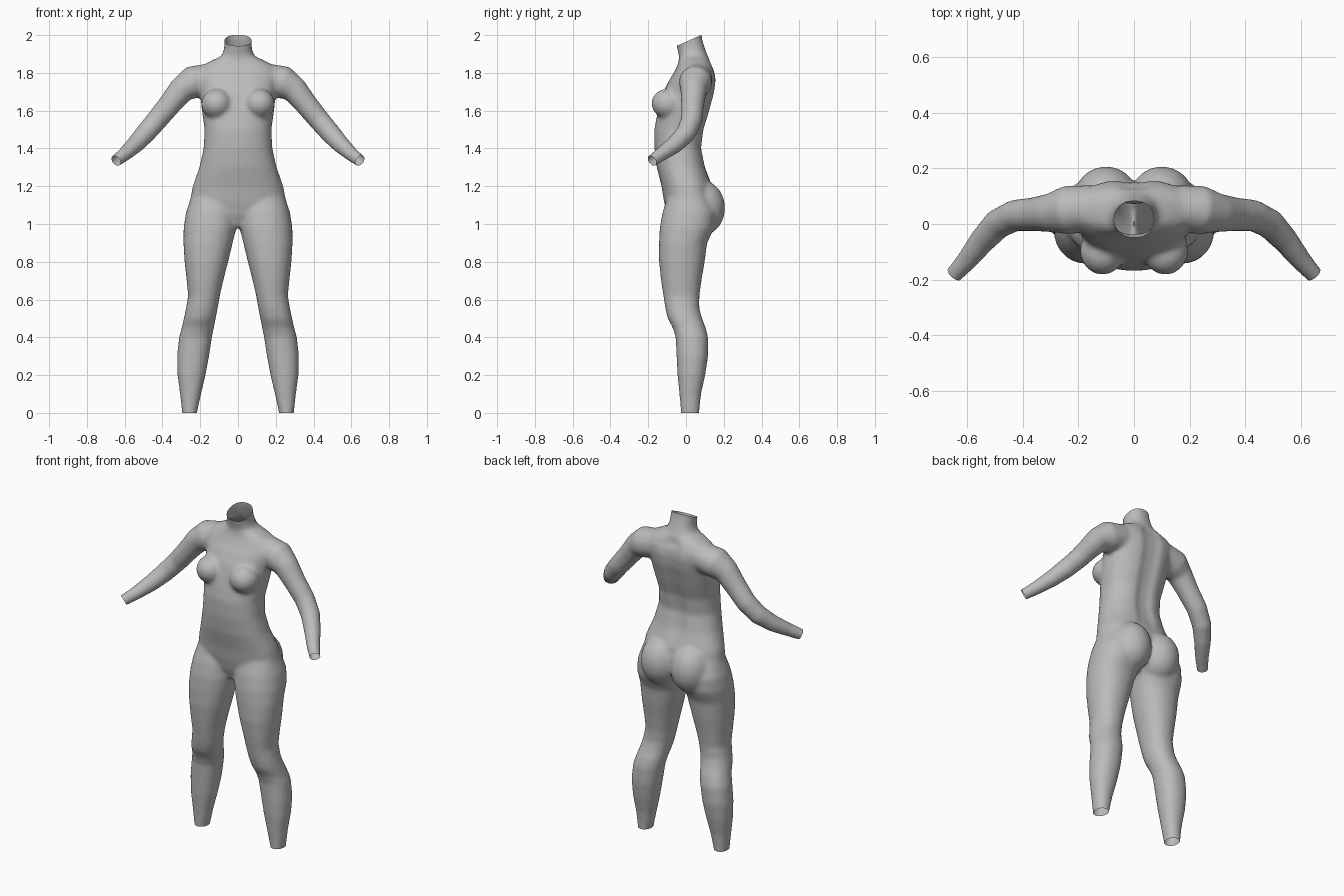
import bpy, bmesh, math
from mathutils import Vector, Matrix

if "Cube" in bpy.data.objects:
    bpy.data.objects.remove(bpy.data.objects["Cube"])

bm = bmesh.new()
N = 32


def loft(rings):
    """Skin a list of vertex-position rings into a closed tube."""
    loops = [[bm.verts.new(p) for p in r] for r in rings]
    for a, b in zip(loops, loops[1:]):
        for i in range(N):
            j = (i + 1) % N
            bm.faces.new((a[i], a[j], b[j], b[i]))
    bm.faces.new(loops[0][::-1])
    bm.faces.new(loops[-1])


def level_ring(z, x0, x1, y0, y1, power=2.2, groove=0.0):
    """Horizontal superellipse between x0..x1 and y0..y1, optional spine groove."""
    pts = []
    for i in range(N):
        t = 2 * math.pi * (i + 0.5) / N
        c, s = math.cos(t), math.sin(t)
        x = (x0 + x1) / 2 + (x1 - x0) / 2 * math.copysign(abs(c) ** (2 / power), c)
        y = (y0 + y1) / 2 + (y1 - y0) / 2 * math.copysign(abs(s) ** (2 / power), s)
        if s > 0:
            y -= groove * math.exp(-(x / 0.035) ** 2)
        pts.append((x, y, z))
    return pts


def tube(path):
    """Round tube along (x, y, z, radius) points."""
    pts = [Vector(p[:3]) for p in path]
    rings = []
    for i, p in enumerate(path):
        d = (pts[min(i + 1, len(pts) - 1)] - pts[max(i - 1, 0)]).normalized()
        u = d.cross(Vector((0, 1, 0))).normalized()
        v = d.cross(u)
        rings.append([pts[i] + p[3] * (u * math.cos(a) + v * math.sin(a))
                      for a in (2 * math.pi * k / N for k in range(N))])
    loft(rings)


def ellipsoid(c, r, tilt=0.0):
    m = Matrix.Translation(c) @ Matrix.Rotation(tilt, 4, 'X') @ Matrix.Diagonal((*r, 1))
    bmesh.ops.create_uvsphere(bm, u_segments=32, v_segments=20, radius=1, matrix=m)


# torso and neck: z, half width, front y, back y
torso = [(.98, .05, -.07, .05), (1.05, .2, -.10, .13), (1.12, .255, -.117, .15),
         (1.2, .24, -.13, .14), (1.3, .205, -.155, .107), (1.4, .182, -.167, .087),
         (1.5, .177, -.168, .10), (1.57, .187, -.155, .122), (1.63, .195, -.14, .138),
         (1.7, .2, -.12, .157), (1.76, .215, -.09, .163), (1.80, .22, -.065, .158),
         (1.84, .19, -.045, .142), (1.87, .13, -.037, .125), (1.89, .085, -.037, .115),
         (1.93, .073, -.047, .10), (1.98, .072, -.058, .085), (2.04, .072, -.063, .08)]
loft([level_ring(z, -w, w, f, b, 2.3, 0.025 if 1.25 < z < 1.85 else 0)
      for z, w, f, b in torso])

# legs: z, inner x, outer x, front y, back y
leg = [(-.04, .222, .293, -.025, .068), (0, .217, .296, -.027, .07), (.1, .195, .307, -.035, .08),
       (.2, .172, .32, -.045, .102), (.3, .153, .323, -.05, .117), (.4, .138, .312, -.055, .117),
       (.45, .128, .298, -.07, .105), (.5, .118, .287, -.097, .085), (.55, .108, .276, -.109, .071),
       (.62, .096, .264, -.12, .071), (.7, .078, .272, -.132, .082), (.8, .052, .283, -.143, .099),
       (.9, .028, .289, -.143, .112), (.98, .008, .288, -.139, .15),
       (1.06, 0, .276, -.125, .16), (1.14, 0, .25, -.10, .13)]
# arms: x, y, z, radius
arm = [(.15, .06, 1.77, .08), (.24, .05, 1.75, .088), (.30, .04, 1.71, .07),
       (.36, .035, 1.635, .061), (.43, .03, 1.55, .057), (.49, 0, 1.48, .054),
       (.545, -.06, 1.42, .047), (.60, -.13, 1.37, .038), (.645, -.18, 1.335, .032),
       (.675, -.214, 1.31, .031)]
for s in (1, -1):
    loft([level_ring(z, s * a, s * b, f, k) for z, a, b, f, k in leg])
    tube([(s * x, y, z, r) for x, y, z, r in arm])
    ellipsoid((s * .113, -.095, 1.635), (.082, .088, .08), -.25)   # bust
    ellipsoid((s * .1, .085, 1.085), (.118, .122, .145))           # seat

bmesh.ops.recalc_face_normals(bm, faces=bm.faces)
mesh = bpy.data.meshes.new("body")
bm.to_mesh(mesh)
bm.free()
body = bpy.data.objects.new("body", mesh)
bpy.context.collection.objects.link(body)
bpy.context.view_layer.objects.active = body
body.select_set(True)

# fuse the parts into one soft skin
fuse = body.modifiers.new("fuse", 'REMESH')
fuse.mode, fuse.voxel_size = 'VOXEL', 0.011
soft = body.modifiers.new("soften", 'SMOOTH')
soft.factor, soft.iterations = 0.5, 8
for name in ("fuse", "soften"):
    bpy.ops.object.modifier_apply(modifier=name)

# cut the neck, wrists and ankles open
bm = bmesh.new()
bm.from_mesh(body.data)


def cut(point, normal, near):
    faces = [f for f in bm.faces if near(f.calc_center_median())]
    geom = faces + list({e for f in faces for e in f.edges}) + list({v for f in faces for v in f.verts})
    bmesh.ops.bisect_plane(bm, geom=geom, plane_co=point, plane_no=normal, clear_outer=True)


cut((0, .012, 1.97), (0, -.06, .135), lambda c: c.z > 1.9)
cut((0, 0, 0), (0, 0, -1), lambda c: c.z < .1)
for s in (1, -1):
    cut((s * .645, -.18, 1.335), (s * .115, -.13, -.095),
        lambda c: c.x * s > .55 and c.z > 1.2)
bm.to_mesh(body.data)
bm.free()

skin = bpy.data.materials.new("mid grey")
skin.diffuse_color = (.5, .5, .5, 1)
skin.use_nodes = True
skin.node_tree.nodes["Principled BSDF"].inputs["Base Color"].default_value = skin.diffuse_color
body.data.materials.append(skin)
bpy.ops.object.shade_smooth_by_angle(angle=math.radians(40))
